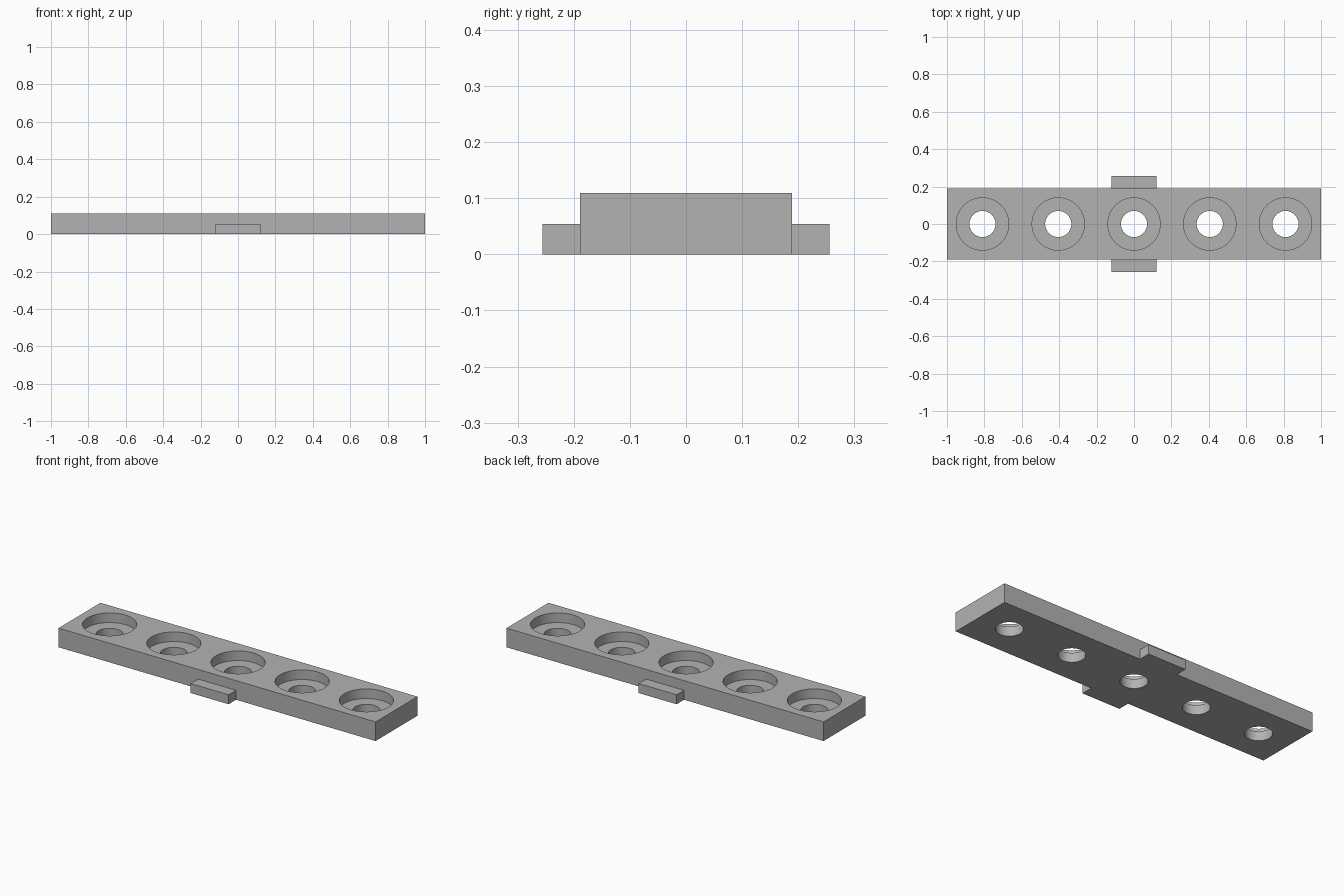
import bpy
import bmesh
from mathutils import Matrix

old = bpy.data.objects.get("Cube")
if old:
    bpy.data.objects.remove(old, do_unlink=True)

LENGTH, WIDTH, HEIGHT = 2.0, 0.378, 0.109
TAB_LENGTH, TAB_REACH, TAB_HEIGHT = 0.24, 0.256, 0.054
PITCH, BORE_R, HOLE_R, SHELF_Z = 0.405, 0.14, 0.07, 0.054

# Plain grey material
grey = bpy.data.materials.new("plain_grey")
grey.use_nodes = True
colour = (0.45, 0.45, 0.45, 1)
grey.diffuse_color = colour
grey.node_tree.nodes["Principled BSDF"].inputs["Base Color"].default_value = colour


def finish(name, bm):
    mesh = bpy.data.meshes.new(name)
    bm.to_mesh(mesh)
    bm.free()
    mesh.materials.append(grey)
    obj = bpy.data.objects.new(name, mesh)
    bpy.context.collection.objects.link(obj)
    return obj


def box(name, size, centre):
    bm = bmesh.new()
    bmesh.ops.create_cube(bm, size=1, matrix=Matrix.Translation(centre) @ Matrix.Diagonal((*size, 1)))
    return finish(name, bm)


def cylinders(name, radius, z0, z1):
    """One row of five upright cylinders, used as a cutter."""
    bm = bmesh.new()
    for i in range(-2, 3):
        bmesh.ops.create_cone(bm, cap_ends=True, segments=64, radius1=radius, radius2=radius,
                              depth=z1 - z0, matrix=Matrix.Translation((i * PITCH, 0, (z0 + z1) / 2)))
    obj = finish(name, bm)
    obj.hide_render = True
    return obj


# Bar with five counterbored through holes
bar = box("bar", (LENGTH, WIDTH, HEIGHT), (0, 0, HEIGHT / 2))
cutters = [cylinders("hole_cutter", HOLE_R, -0.1, 0.2),
           cylinders("counterbore_cutter", BORE_R, SHELF_Z, 0.2)]
bpy.context.view_layer.objects.active = bar
for cutter in cutters:
    cut = bar.modifiers.new(cutter.name, 'BOOLEAN')
    cut.operation = 'DIFFERENCE'
    cut.solver = 'EXACT'
    cut.object = cutter
    bpy.ops.object.modifier_apply(modifier=cut.name)
    bpy.data.objects.remove(cutter, do_unlink=True)

# Smooth hole walls with sharp rims
bpy.ops.object.select_all(action='DESELECT')
bar.select_set(True)
bpy.ops.object.shade_smooth_by_angle()

# Side tabs at the middle of the front and back edges
reach = TAB_REACH - WIDTH / 2
for name, side in (("front_tab", -1), ("back_tab", 1)):
    box(name, (TAB_LENGTH, reach, TAB_HEIGHT), (0, side * (WIDTH + reach) / 2, TAB_HEIGHT / 2))
